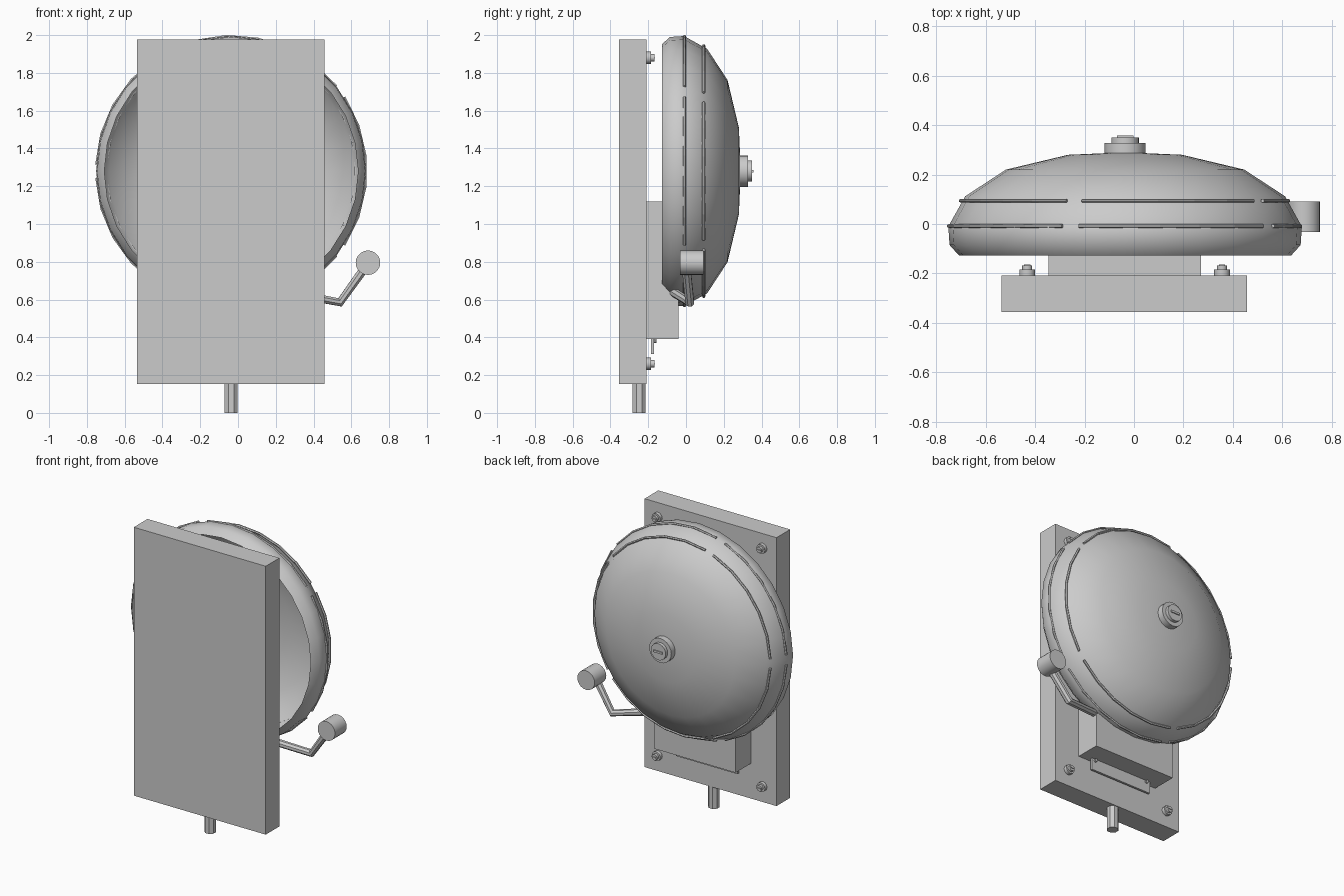
import bpy, bmesh
from math import sin, cos, pi, radians
from mathutils import Vector

if "Cube" in bpy.data.objects:
    bpy.data.objects.remove(bpy.data.objects["Cube"])

CX, CZ = -0.036, 1.28      # bell axis


def finish(name, bm, angle=None):
    bmesh.ops.recalc_face_normals(bm, faces=bm.faces)
    me = bpy.data.meshes.new(name)
    bm.to_mesh(me)
    bm.free()
    ob = bpy.data.objects.new(name, me)
    bpy.context.collection.objects.link(ob)
    if angle:
        bpy.ops.object.select_all(action='DESELECT')
        ob.select_set(True)
        bpy.context.view_layer.objects.active = ob
        bpy.ops.object.shade_smooth_by_angle(angle=radians(angle))
    return ob


def box(name, x, y, z):
    bm = bmesh.new()
    bmesh.ops.create_cube(bm, size=1)
    for v in bm.verts:
        v.co = [(a + b) / 2 + c * (b - a) for (a, b), c in zip((x, y, z), v.co)]
    return finish(name, bm)


def lathe(name, profile, x, z, n=24, angle=35):
    """Revolve (y, radius) points about an axis parallel to y."""
    bm = bmesh.new()
    rings = []
    for y, r in profile:
        if r == 0:
            rings.append([bm.verts.new((x, y, z))] * n)
        else:
            rings.append([bm.verts.new((x + r * sin(2 * pi * i / n), y,
                                        z + r * cos(2 * pi * i / n))) for i in range(n)])
    for a, b in zip(rings, rings[1:]):
        for i in range(n):
            j = (i + 1) % n
            bm.faces.new(dict.fromkeys((a[i], a[j], b[j], b[i])))
    return finish(name, bm, angle)


def rod(name, points, r, sides=8, angle=None):
    """Sweep a regular polygon along a path, with mitred joints and capped ends."""
    pts = [Vector(p) for p in points]
    bm = bmesh.new()
    rings = []
    for i, p in enumerate(pts):
        a, b = pts[max(i - 1, 0)], pts[min(i + 1, len(pts) - 1)]
        t = ((p - a).normalized() + (b - p).normalized()).normalized()
        ref = Vector((0, 1, 0)) if abs(t.y) < 0.9 else Vector((0, 0, 1))
        u = t.cross(ref).normalized()
        w = t.cross(u)
        rings.append([bm.verts.new(p + r * (u * cos(q) + w * sin(q)))
                      for q in [2 * pi * (k + .5) / sides for k in range(sides)]])
    for a, b in zip(rings, rings[1:]):
        for k in range(sides):
            j = (k + 1) % sides
            bm.faces.new((a[k], a[j], b[j], b[k]))
    bm.faces.new(rings[0])
    bm.faces.new(rings[-1])
    return finish(name, bm, angle)


# Backboard, mechanism housing and the plate beneath it
box("backboard", (-0.535, 0.457), (-0.355, -0.208), (0.152, 1.977))
box("housing", (-0.345, 0.27), (-0.21, -0.04), (0.392, 1.12))
box("terminal_plate", (-0.27, 0.195), (-0.185, -0.17), (0.312, 0.40))
for s in (-1, 1):
    lathe("plate_pin", [(-0.171, 0), (-0.171, 0.01), (-0.157, 0.01), (-0.157, 0)],
          CX + s * 0.205, 0.38, 8)

# Cable conduit
rod("conduit", [(CX, -0.248, 0), (CX, -0.248, 0.17)], 0.037, 8, 30)

# Corner screws with washers and slots
for x in (-0.432, 0.356):
    for z in (0.26, 1.88):
        lathe("screw", [(-0.209, 0), (-0.209, 0.032), (-0.185, 0.032), (-0.185, 0.02),
                        (-0.168, 0.02), (-0.168, 0)], x, z, 12)
        box("screw_slot", (x - 0.013, x + 0.013), (-0.17, -0.163), (z - 0.003, z + 0.003))

# Open domed bell shell
lathe("bell", [(-0.127, 0.672), (-0.085, 0.71), (-0.01, 0.715), (0.112, 0.647),
               (0.22, 0.482), (0.28, 0.23), (0.29, 0)], CX, CZ, 28, 60)

# Raised bands, each broken into five arcs
for y, r in ((-0.008, 0.714), (0.094, 0.665)):
    for k in range(5):
        a0, a1 = 54 + 72 * k + 2.8, 54 + 72 * (k + 1) - 2.8
        arc = [radians(a0 + (a1 - a0) * i / 5) for i in range(6)]
        rod("bell_band", [(CX + r * sin(a), y, CZ + r * cos(a)) for a in arc], 0.008, 6)

# Centre cap with screw
lathe("bell_cap", [(0.27, 0.083), (0.328, 0.083), (0.328, 0.056), (0.35, 0.056), (0.35, 0)],
      CX, CZ, 20)
box("cap_slot", (CX - 0.033, CX + 0.033), (0.345, 0.357), (CZ - 0.007, CZ + 0.007))

# Bent striker arm and hammer
rod("striker_arm", [(0.22, -0.075, 0.645), (0.54, 0.02, 0.585), (0.68, 0.0, 0.78)], 0.025, 8)
lathe("striker_hammer", [(-0.033, 0), (-0.033, 0.065), (0.092, 0.065), (0.092, 0)],
      0.688, 0.795, 20)
